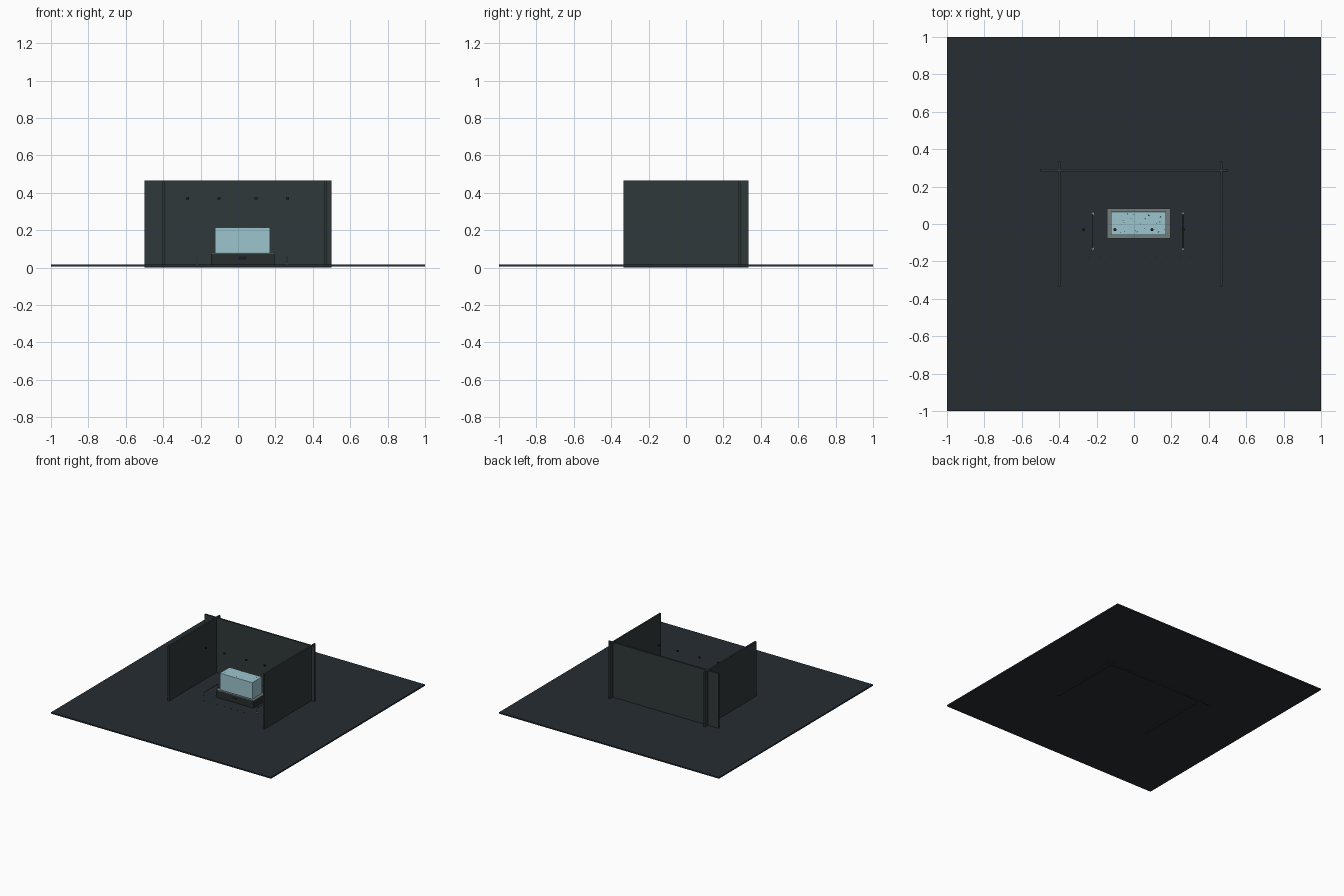
import bpy, random
from math import pi

if "Cube" in bpy.data.objects:
    bpy.data.objects.remove(bpy.data.objects["Cube"])


def material(name, r, g, b):
    m = bpy.data.materials.new(name)
    m.diffuse_color = (r, g, b, 1)
    m.use_nodes = True
    m.node_tree.nodes["Principled BSDF"].inputs["Base Color"].default_value = m.diffuse_color
    return m


FLOOR = material("floor_slate", 0.02, 0.026, 0.033)
WALL = material("wall_charcoal", 0.03, 0.04, 0.043)
BASE = material("plinth_dark", 0.02, 0.026, 0.028)
RIM = material("plinth_top_grey", 0.17, 0.20, 0.20)
ICE = material("ice_blue", 0.34, 0.56, 0.62)
PEBBLE = material("pebble_blue_grey", 0.10, 0.20, 0.23)
BLACK = material("black_metal", 0.01, 0.012, 0.013)
METAL = material("steel", 0.25, 0.28, 0.29)


def box(name, x0, x1, y0, y1, z0, z1, mat, bevel=0):
    bpy.ops.mesh.primitive_cube_add(size=1, location=((x0 + x1) / 2, (y0 + y1) / 2, (z0 + z1) / 2))
    o = bpy.context.object
    o.name = name
    o.scale = (x1 - x0, y1 - y0, z1 - z0)
    bpy.ops.object.transform_apply(location=False, rotation=False, scale=True)
    o.data.materials.append(mat)
    if bevel:
        b = o.modifiers.new("bevel", 'BEVEL')
        b.width = bevel
        b.segments = 2
    return o


def rod(name, loc, r, h, mat, rot=(0, 0, 0)):
    bpy.ops.mesh.primitive_cylinder_add(vertices=16, radius=r, depth=h, location=loc, rotation=rot)
    o = bpy.context.object
    o.name = name
    o.data.materials.append(mat)
    bpy.ops.object.shade_smooth_by_angle()
    return o


# Floor and the three walls
box("floor", -1, 1, -1, 1, 0.006, 0.017, FLOOR)
box("back_wall", -0.5, 0.5, 0.281, 0.295, 0, 0.467, WALL)
box("left_wall", -0.406, -0.393, -0.333, 0.333, 0, 0.467, WALL)
box("right_wall", 0.459, 0.472, -0.333, 0.333, 0, 0.467, WALL)

# Plinth with a pale top and a blank plaque
box("plinth", -0.145, 0.194, -0.077, 0.084, 0.017, 0.073, BASE)
box("plinth_top", -0.145, 0.194, -0.077, 0.084, 0.073, 0.078, RIM)
box("plaque", 0.003, 0.045, -0.0785, -0.077, 0.043, 0.059, BLACK)

# Display block
box("display_block", -0.124, 0.172, -0.06, 0.066, 0.078, 0.215, ICE, 0.002)

# Pebbles half sunk in the top of the block
random.seed(4)
for i in range(34):
    x = random.uniform(-0.115, 0.163)
    y = random.uniform(-0.052, 0.058)
    r = random.uniform(0.002, 0.005)
    bpy.ops.mesh.primitive_ico_sphere_add(subdivisions=1, radius=r, location=(x, y, 0.214))
    o = bpy.context.object
    o.name = "pebble"
    o.scale.z = 0.6
    o.data.materials.append(PEBBLE)

# Barrier posts with a rail on each side
for side, x in (("left", -0.22), ("right", 0.262)):
    for y in (0.055, -0.132):
        rod(side + "_post_foot", (x, y, 0.019), 0.006, 0.004, METAL)
        rod(side + "_post", (x, y, 0.039), 0.002, 0.044, METAL)
    rod(side + "_rail", (x, -0.0385, 0.056), 0.002, 0.187, BLACK, (pi / 2, 0, 0))

# Small hanging spotlights
for x in (-0.27, -0.102, 0.096, 0.264):
    rod("spotlight", (x, -0.03, 0.37), 0.008, 0.011, BLACK)

# Row of floor studs in front
for i in range(10):
    x = -0.24 + i * 0.06
    box("floor_stud", x - 0.005, x + 0.005, -0.182, -0.178, 0.017, 0.018, BLACK)
